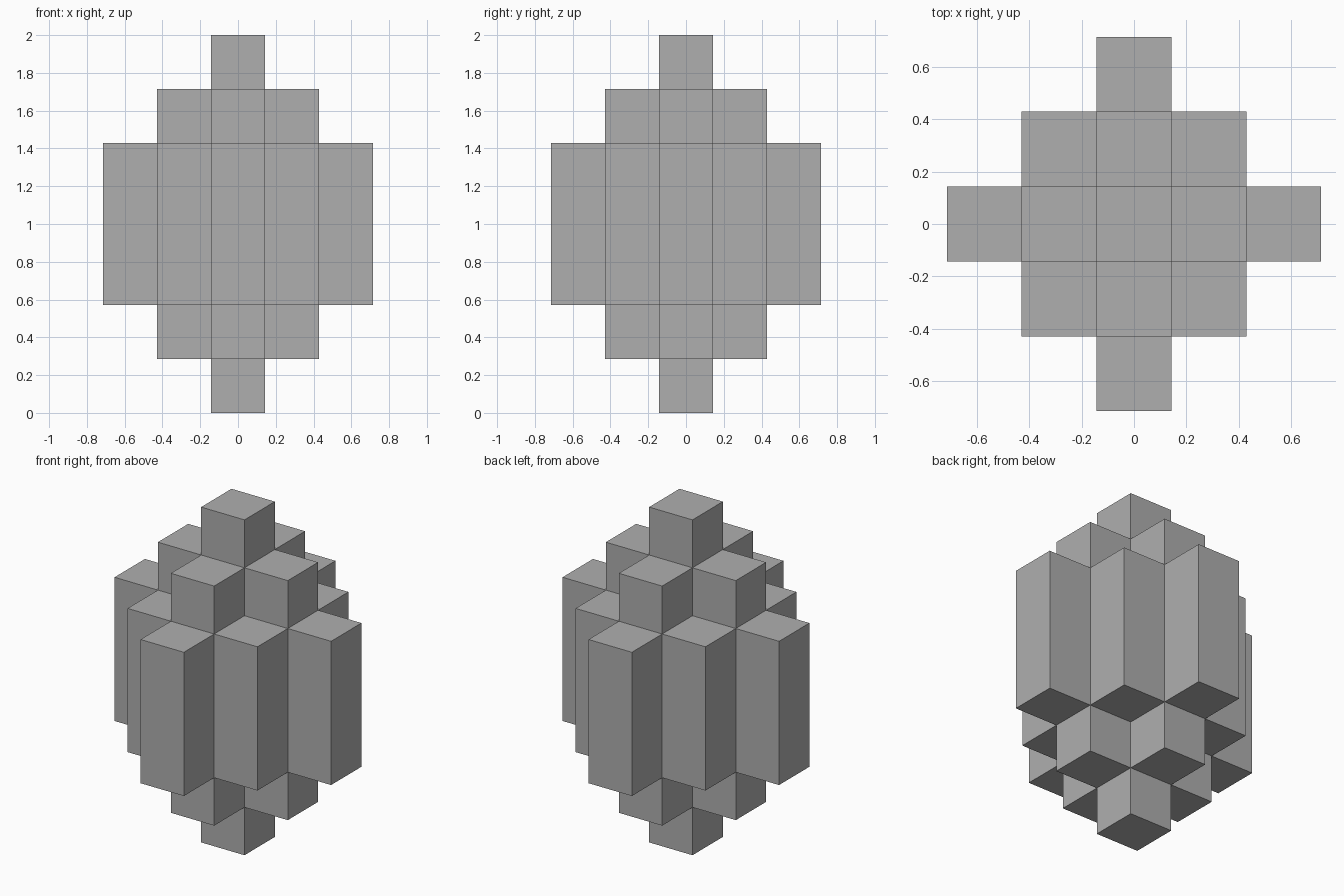
import bpy

cube = bpy.data.objects.get("Cube")
if cube:
    bpy.data.objects.remove(cube, do_unlink=True)

UNIT = 2 / 7      # width of one square column
REACH = 2         # columns from the centre to the tip of each arm

grey = bpy.data.materials.new("mid grey")
grey.use_nodes = True
grey.diffuse_color = (0.43, 0.43, 0.43, 1)
grey.node_tree.nodes["Principled BSDF"].inputs["Base Color"].default_value = grey.diffuse_color


def column(name, i, j, height):
    """Upright square column at grid cell i, j, centred at mid height."""
    bpy.ops.mesh.primitive_cube_add(size=1, location=(i * UNIT, j * UNIT, 1))
    obj = bpy.context.object
    obj.name = name
    obj.scale = (UNIT, UNIT, height)
    bpy.ops.object.transform_apply(location=False, rotation=False, scale=True)
    obj.data.materials.append(grey)


# Diamond of columns, each ring one unit shorter at both ends
RINGS = ("core_column", "inner_column", "outer_column")
for i in range(-REACH, REACH + 1):
    for j in range(-REACH, REACH + 1):
        ring = abs(i) + abs(j)
        if ring <= REACH:
            column(RINGS[ring], i, j, 2 - 2 * ring * UNIT)
